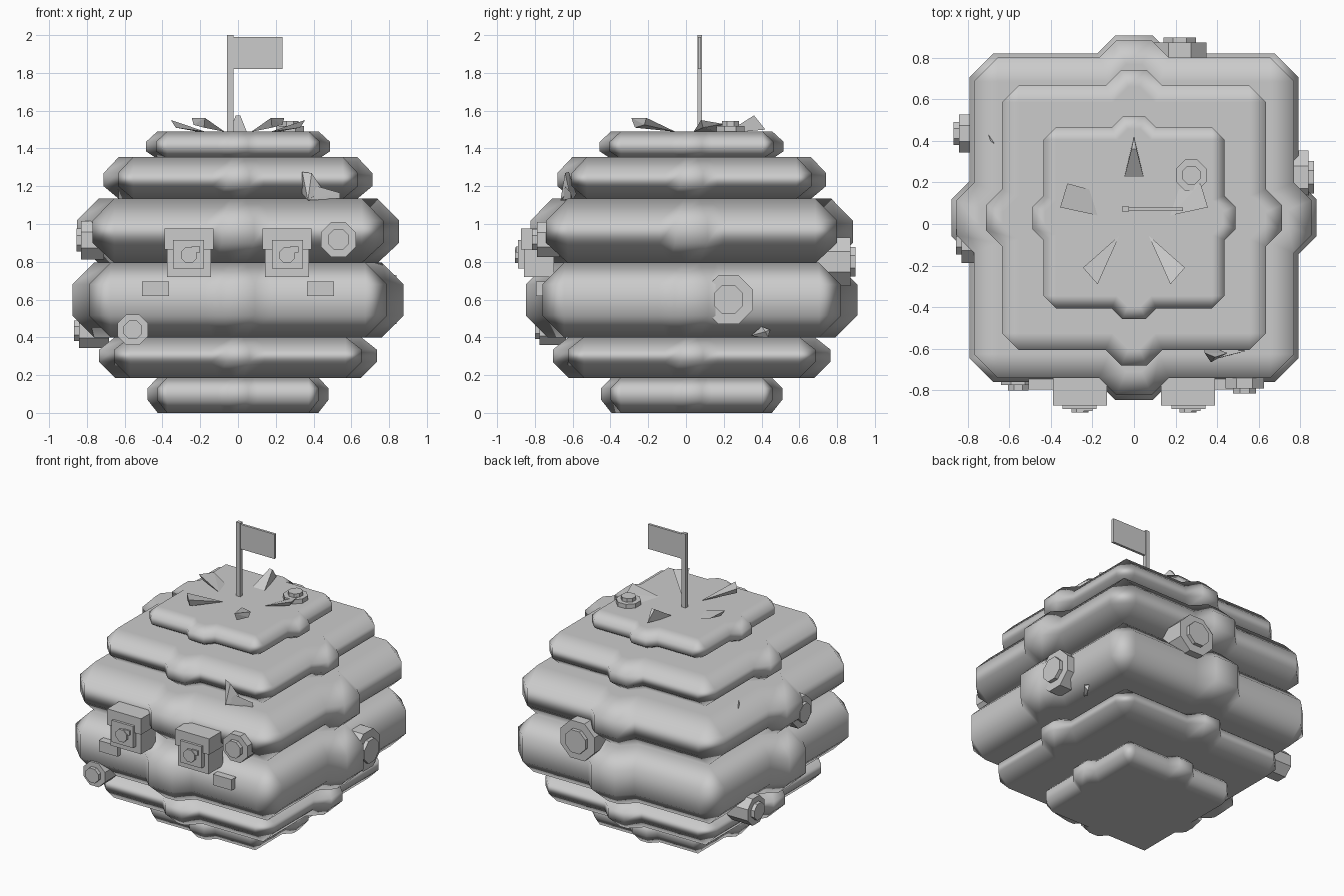
import bpy, bmesh, math
from mathutils import Matrix, Vector

if "Cube" in bpy.data.objects:
    bpy.data.objects.remove(bpy.data.objects["Cube"])

CY = 0.03  # depth of the stack axis
stone = bpy.data.materials.new("stone_gray")
stone.diffuse_color = (0.6, 0.6, 0.6, 1)
stone.use_nodes = True
stone.node_tree.nodes["Principled BSDF"].inputs["Base Color"].default_value = stone.diffuse_color


def finish(bm, name, hull=False):
    if hull:
        bmesh.ops.convex_hull(bm, input=bm.verts[:])
    bmesh.ops.recalc_face_normals(bm, faces=bm.faces[:])
    me = bpy.data.meshes.new(name)
    bm.to_mesh(me)
    bm.free()
    me.materials.append(stone)
    ob = bpy.data.objects.new(name, me)
    bpy.context.collection.objects.link(ob)
    return ob


def box(name, x0, x1, y0, y1, z0, z1):
    bm = bmesh.new()
    for x in (x0, x1):
        for y in (y0, y1):
            for z in (z0, z1):
                bm.verts.new((x, y, z))
    return finish(bm, name, True)


def shard(name, pts):
    bm = bmesh.new()
    for p in pts:
        bm.verts.new(p)
    return finish(bm, name, True)


def ring(h, b, d, w, z, inset):
    # square outline with a bump in the middle of each side
    c, o, k = h - b, h - inset, w - 0.414 * inset
    side = [(-c, o), (-k - d, o), (-k, o + d), (k, o + d), (k + d, o), (c, o)]
    pts = []
    for i in range(4):
        rot = Matrix.Rotation(i * math.pi / 2, 3, 'Z')
        pts += [rot @ Vector((x, -out, z)) + Vector((0, CY, 0)) for x, out in side]
    return pts


def tier(name, h, b, d, w, zs):
    bm = bmesh.new()
    loops = [[bm.verts.new(p) for p in ring(h, b, d, w, z, i)]
             for z, i in zip(zs, (b, 0, 0, b))]
    n = len(loops[0])
    for lo, hi in zip(loops, loops[1:]):
        for i in range(n):
            j = (i + 1) % n
            bm.faces.new((lo[i], lo[j], hi[j], hi[i]))
    bm.faces.new(loops[0][::-1])
    bm.faces.new(loops[-1])
    bmesh.ops.remove_doubles(bm, verts=bm.verts[:], dist=1e-4)
    ob = finish(bm, name)
    for p in ob.data.polygons:
        p.use_smooth = True
    ob.modifiers.new("even_normals", 'WEIGHTED_NORMAL').weight = 100


def bolt(name, pos, axis, r, height):
    # octagonal washer with a smaller head; pos is the outer end of the head
    bm = bmesh.new()
    rot = Vector(axis).to_track_quat('Z', 'Y').to_matrix().to_4x4()
    base = Matrix.Translation(pos) @ rot
    for rad, top, depth in ((r, -0.025, height), (r * 0.6, 0, 0.06)):
        bmesh.ops.create_cone(
            bm, cap_ends=True, segments=8, radius1=rad, radius2=rad, depth=depth,
            matrix=base @ Matrix.Translation((0, 0, top - depth / 2))
            @ Matrix.Rotation(math.pi / 8, 4, 'Z'))
    finish(bm, name)


# stacked tiers, bottom to top
tier("tier_1", 0.43, 0.055, 0.05, 0.055, (0, 0.07, 0.13, 0.187))
tier("tier_2", 0.655, 0.085, 0.08, 0.06, (0.185, 0.27, 0.335, 0.402))
tier("tier_3", 0.79, 0.115, 0.087, 0.09, (0.40, 0.515, 0.68, 0.795))
tier("tier_4", 0.77, 0.115, 0.083, 0.085, (0.793, 0.90, 1.018, 1.135))
tier("tier_5", 0.635, 0.08, 0.076, 0.06, (1.133, 1.20, 1.27, 1.355))
tier("tier_6", 0.435, 0.06, 0.052, 0.055, (1.345, 1.385, 1.435, 1.49))

# eyes and cheek plates
for side, s in (("left", -1), ("right", 1)):
    box(side + "_upper_lid", s * 0.13, s * 0.39, -0.873, -0.70, 0.865, 0.975)
    box(side + "_eye_box", s * 0.142, s * 0.375, -0.857, -0.70, 0.72, 0.875)
    box(side + "_eye_plate", s * 0.18, s * 0.343, -0.89, -0.80, 0.765, 0.915)
    bolt_x = s * 0.26
    bm = bmesh.new()
    bmesh.ops.create_cone(
        bm, cap_ends=True, segments=8, radius1=0.045, radius2=0.045, depth=0.05,
        matrix=Matrix.Translation((bolt_x, -0.88, 0.835))
        @ Matrix.Rotation(math.pi / 2, 4, 'X') @ Matrix.Rotation(math.pi / 8, 4, 'Z'))
    finish(bm, side + "_pupil")
    box(side + "_pupil_notch", bolt_x + 0.015, bolt_x + 0.06, -0.90, -0.87, 0.85, 0.882)
    box(side + "_cheek_plate", s * 0.365, s * 0.508, -0.795, -0.74, 0.62, 0.695)

# bolts
bolt("front_upper_bolt", (0.532, -0.815, 0.917), (0, -1, 0), 0.10, 0.12)
bolt("front_lower_bolt", (-0.557, -0.80, 0.44), (0, -1, 0), 0.088, 0.14)
bolt("right_bolt", (0.865, 0.225, 0.60), (1, 0, 0), 0.14, 0.10)
bolt("left_lower_bolt", (-0.867, 0.435, 0.435), (-1, 0, 0), 0.10, 0.16)
bolt("left_upper_bolt", (-0.855, -0.085, 0.915), (-1, 0, 0), 0.11, 0.12)
bolt("back_bolt", (0.22, 0.897, 0.80), (0, 1, 0), 0.14, 0.18)
bolt("top_bolt", (0.275, 0.235, 1.545), (0, 0, 1), 0.08, 0.05)

# raised splinters around the flag
shard("back_splinter", [(-0.05, 0.21, 1.48), (0.05, 0.21, 1.48), (-0.012, 0.36, 1.575),
                        (0.012, 0.36, 1.575), (0, 0.42, 1.50)])
for side, s in (("left", -1), ("right", 1)):
    shard(side + "_front_splinter", [
        (s * 0.07, -0.055, 1.488), (s * 0.245, -0.21, 1.562), (s * 0.175, -0.29, 1.562),
        (s * 0.235, -0.22, 1.525), (s * 0.18, -0.27, 1.51)])
    shard(side + "_side_splinter", [
        (s * 0.17, 0.04, 1.488), (s * 0.32, 0.195, 1.53), (s * 0.355, 0.08, 1.55),
        (s * 0.21, 0.165, 1.488), (s * 0.33, 0.09, 1.51)])

# chips stuck in the tiers
shard("front_chip", [(0.34, -0.62, 1.275), (0.39, -0.64, 1.27), (0.37, -0.665, 1.125),
                     (0.45, -0.62, 1.18), (0.34, -0.58, 1.16), (0.385, -0.60, 1.125)])
shard("front_chip_tail", [(0.37, -0.655, 1.125), (0.42, -0.64, 1.20), (0.54, -0.61, 1.165),
                          (0.54, -0.61, 1.135), (0.42, -0.60, 1.13)])
shard("right_chip", [(0.70, 0.345, 0.41), (0.74, 0.40, 0.458), (0.74, 0.445, 0.44),
                     (0.74, 0.435, 0.40), (0.70, 0.38, 0.40), (0.76, 0.42, 0.43)])
shard("left_chip", [(-0.70, 0.43, 1.10), (-0.67, 0.385, 1.135), (-0.69, 0.40, 1.125),
                    (-0.69, 0.41, 1.08)])

# flag
box("flag_pole", -0.057, -0.025, 0.06, 0.085, 1.48, 2.0)
box("flag_cloth", -0.03, 0.235, 0.063, 0.08, 1.82, 1.99)
